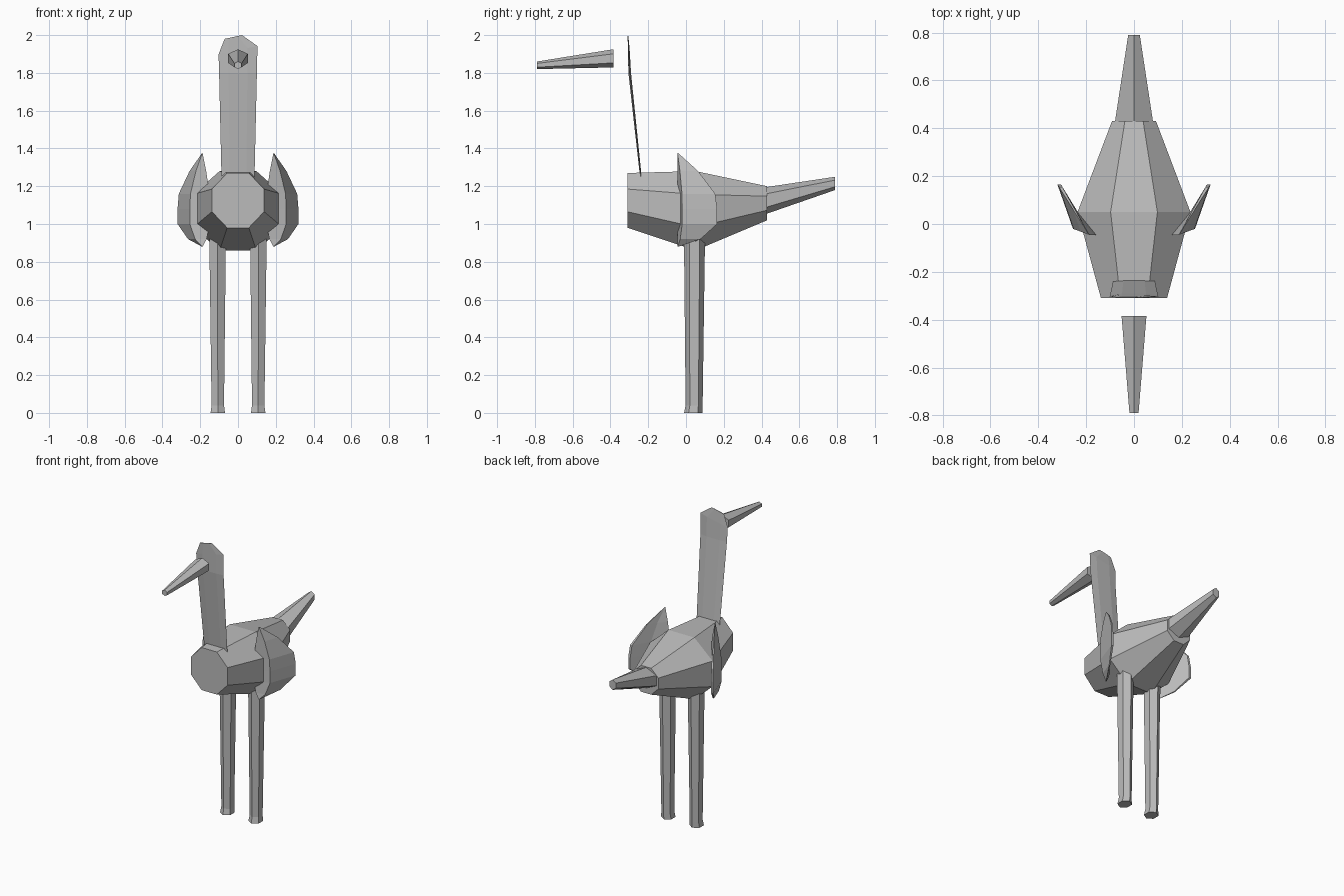
import bpy, bmesh
from math import sin, cos, tau
from mathutils import Vector

cube = bpy.data.objects.get("Cube")
if cube:
    bpy.data.objects.remove(cube)

grey = bpy.data.materials.new("plain grey")
grey.use_nodes = True
colour = (0.5, 0.5, 0.5, 1)
grey.diffuse_color = colour
grey.node_tree.nodes["Principled BSDF"].inputs["Base Color"].default_value = colour


def loft(name, rings):
    """Capped flat-shaded skin through rings of points."""
    bm = bmesh.new()
    rows = [[bm.verts.new(p) for p in ring] for ring in rings]
    n = len(rows[0])
    for a, b in zip(rows, rows[1:]):
        for i in range(n):
            j = (i + 1) % n
            bm.faces.new((a[i], a[j], b[j], b[i]))
    bm.faces.new(rows[0])
    bm.faces.new(rows[-1])
    bmesh.ops.recalc_face_normals(bm, faces=bm.faces)
    mesh = bpy.data.meshes.new(name)
    bm.to_mesh(mesh)
    bm.free()
    mesh.materials.append(grey)
    obj = bpy.data.objects.new(name, mesh)
    bpy.context.collection.objects.link(obj)
    return obj


def ring(centre, u, v, sides, phase=0.0):
    """Polygon around centre, spanned by the half axes u and v."""
    c, u, v = Vector(centre), Vector(u), Vector(v)
    return [c + u * cos(tau * (i + phase) / sides) + v * sin(tau * (i + phase) / sides)
            for i in range(sides)]


def along_y(name, stations, sides, phase):
    """Stations are y, z, half width, half height."""
    loft(name, [ring((0, y, z), (w, 0, 0), (0, 0, h), sides, phase)
                for y, z, w, h in stations])


# Body: octagonal barrel with flat top; the factor turns flat size into radius
k = 1 / cos(tau / 16)
along_y("body", [(-0.31, 1.125, 0.138 * k, 0.145 * k),
                 (0.05, 1.07, 0.236 * k, 0.21 * k),
                 (0.43, 1.11, 0.092 * k, 0.09 * k)], 8, 0.5)

# Tail and beak: tapered hexagons with an edge on top
along_y("tail", [(0.415, 1.122, 0.094, 0.072), (0.79, 1.215, 0.028, 0.035)], 6, 0.5)
along_y("beak", [(-0.385, 1.877, 0.06, 0.048), (-0.79, 1.84, 0.022, 0.02)], 6, 0.5)

# Neck and head: thin leaning blade with a slanted crown
blade = [(0, -0.237, 1.23, 0.087, 0, 0.005),
         (0, -0.298, 1.8, 0.1, 0, 0.008),
         (0, -0.303, 1.92, 0.103, 0.022, 0.005),
         (-0.025, -0.307, 1.99, 0.046, 0.01, 0.002)]
loft("neck_and_head", [ring((x, y, z), (w, 0, tilt), (0, t, 0), 6)
                       for x, y, z, w, tilt, t in blade])

# Legs and wings, one per side
leg = [(0.107, 0.038, 0, 0.044, 0.048), (0.107, 0.043, 0.04, 0.038, 0.045),
       (0.108, 0.045, 0.95, 0.051, 0.056)]
wing_section = [(0.15, -0.045), (0.255, -0.02), (0.32, 0.165), (0.305, 0.165), (0.235, 0.05)]
wing_heights = [(1.375, 0.02), (1.28, 0.52), (1.16, 0.95), (1.08, 1),
                (1.0, 1), (0.92, 0.58), (0.88, 0.02)]
for side, s in (("left", 1), ("right", -1)):
    loft(side + "_leg", [ring((s * x, y, z), (w, 0, 0), (0, d, 0), 6, 0.5)
                         for x, y, z, w, d in leg])
    root = Vector((0.188, -0.045))
    loft(side + "_wing", [[(s * p.x, p.y, z) for p in
                           (root.lerp(Vector(q), f) for q in wing_section)]
                          for z, f in wing_heights])
